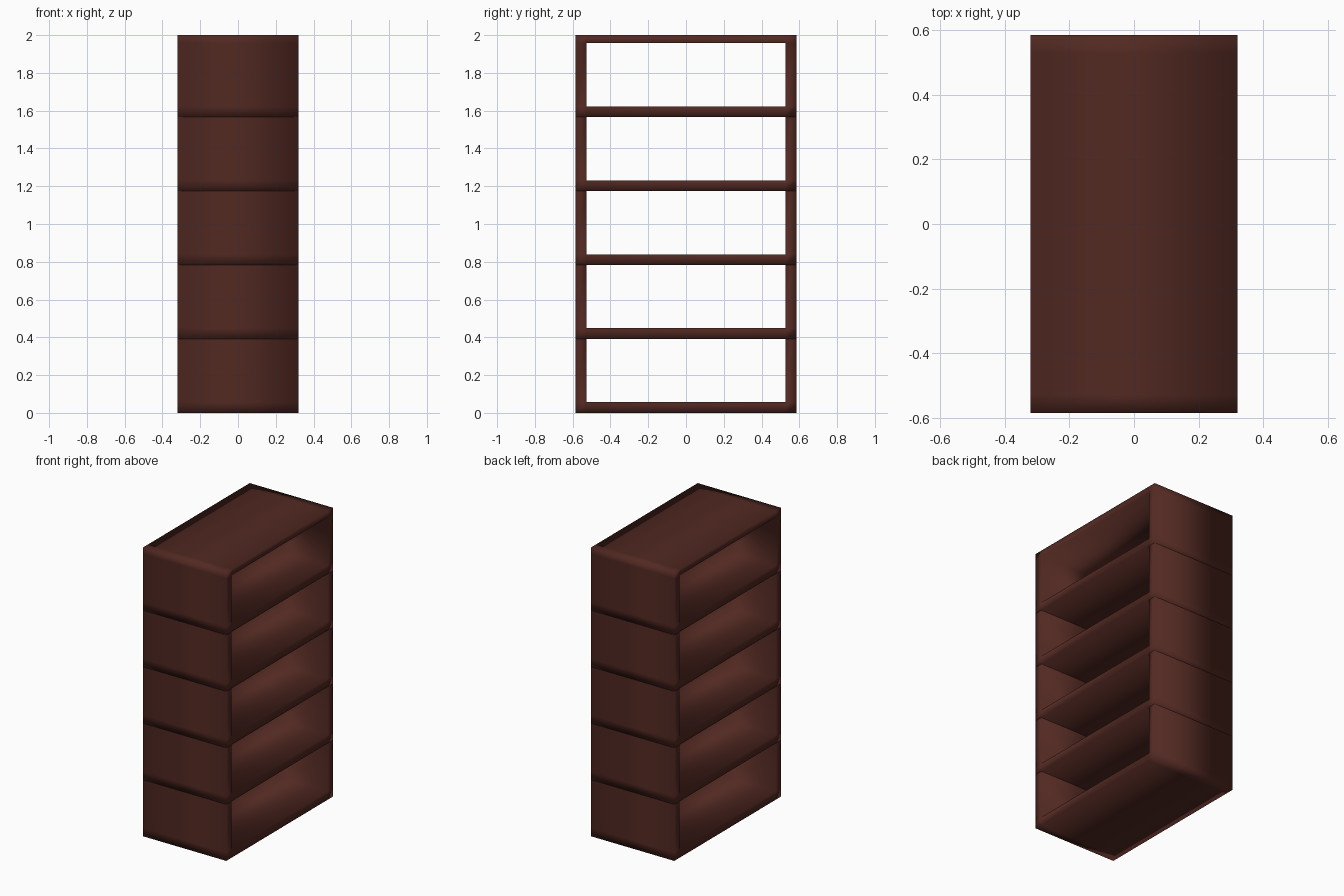
import bpy, bmesh

if "Cube" in bpy.data.objects:
    bpy.data.objects.remove(bpy.data.objects["Cube"])

HALF_X = 0.32
T = 0.057            # board thickness
PITCH = 0.3913       # height of one tier
TIERS = 5
YS = [-0.585, -0.585 + T, 0.585 - T, 0.585]

wood = bpy.data.materials.new("dark_wood")
wood.diffuse_color = (0.085, 0.022, 0.016, 1)
wood.use_nodes = True
wood.node_tree.nodes["Principled BSDF"].inputs["Base Color"].default_value = wood.diffuse_color


def make_tier(name, zs, rows, open_top):
    """Extrude a y-z cross-section, given as rows of filled cells, along x."""
    bm = bmesh.new()
    verts = {}

    def v(x, j, k):
        if (x, j, k) not in verts:
            verts[x, j, k] = bm.verts.new((x * HALF_X, YS[j], zs[k]))
        return verts[x, j, k]

    def filled(j, k):
        return 0 <= k < len(rows) and 0 <= j < 3 and bool(rows[k][j])

    for k, row in enumerate(rows):
        for j, on in enumerate(row):
            if not on:
                continue
            corners = [(j, k), (j + 1, k), (j + 1, k + 1), (j, k + 1)]
            # side rims
            bm.faces.new([v(1, *c) for c in corners])
            bm.faces.new([v(-1, *c) for c in reversed(corners)])
            # outer and inner board faces
            for i, (dj, dk) in enumerate([(0, -1), (1, 0), (0, 1), (-1, 0)]):
                if filled(j + dj, k + dk):
                    continue
                # wall tops are covered by the tier above
                if open_top and dk == 1 and k == len(rows) - 1:
                    continue
                a, b = corners[i], corners[(i + 1) % 4]
                bm.faces.new([v(1, *b), v(1, *a), v(-1, *a), v(-1, *b)])
    bmesh.ops.recalc_face_normals(bm, faces=bm.faces)
    for f in bm.faces:
        f.smooth = True
    mesh = bpy.data.meshes.new(name)
    bm.to_mesh(mesh)
    bm.free()
    mesh.materials.append(wood)
    obj = bpy.data.objects.new(name, mesh)
    bpy.context.collection.objects.link(obj)


FULL, WALLS = (1, 1, 1), (1, 0, 1)

# Stacked tiers: a shelf board and two end walls each
for n in range(TIERS - 1):
    z = n * PITCH
    make_tier(f"shelf_tier_{n + 1}", [z, z + T, z + PITCH], [FULL, WALLS], True)

# Top tier closed by the lid board
z = (TIERS - 1) * PITCH
make_tier("top_tier", [z, z + T, 1.957, 2.0], [FULL, WALLS, FULL], False)
